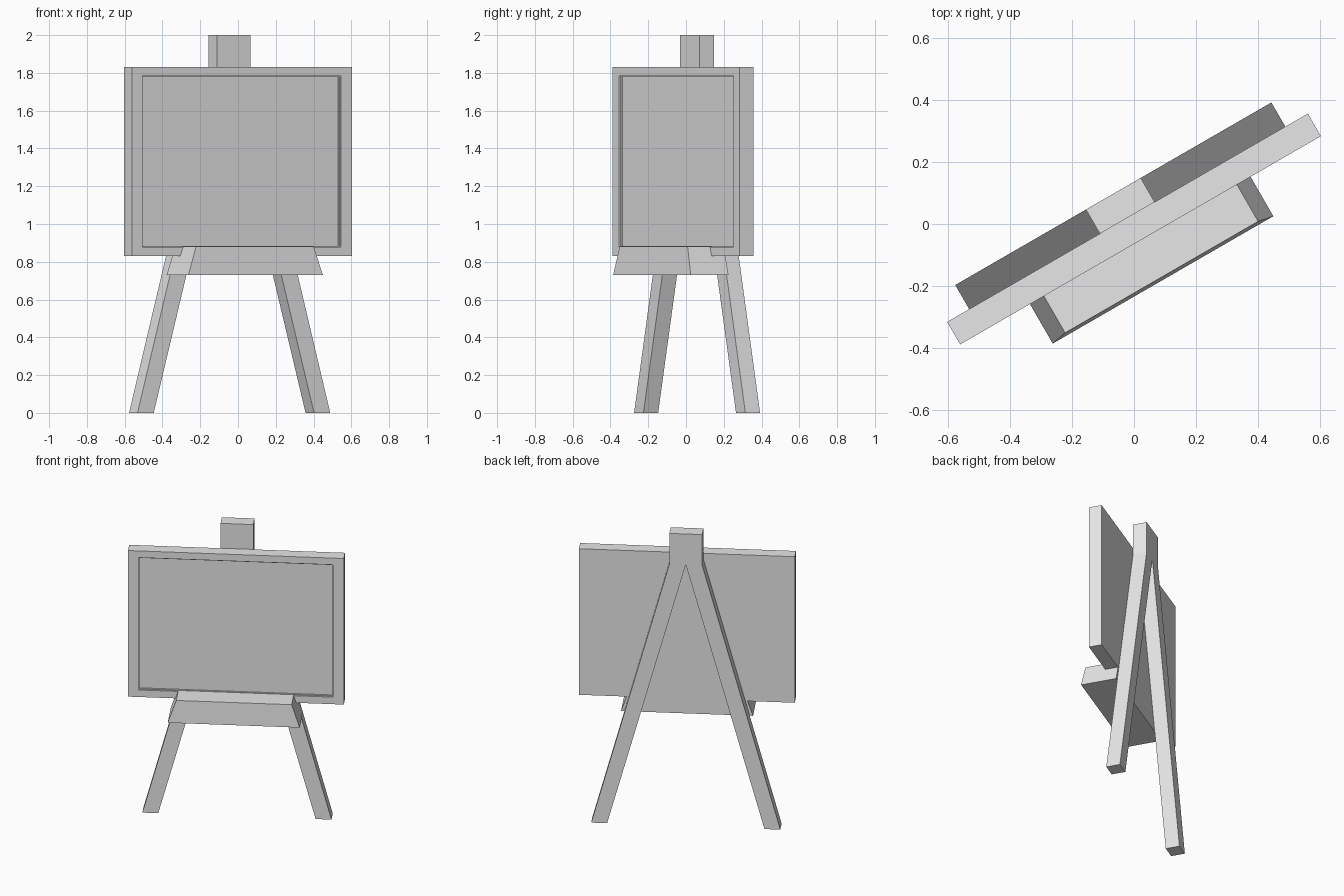
import bpy, bmesh, math
from mathutils import Matrix

cube = bpy.data.objects.get("Cube")
if cube:
    bpy.data.objects.remove(cube, do_unlink=True)

# Single plain grey finish
grey = bpy.data.materials.new("plain_grey")
grey.use_nodes = True
COLOR = (0.8, 0.8, 0.8, 1)
grey.diffuse_color = COLOR
grey.node_tree.nodes["Principled BSDF"].inputs["Base Color"].default_value = COLOR

# The whole easel stands turned on the ground
TURN = Matrix.Rotation(math.radians(30), 4, 'Z')
BACK = 0.028    # plane shared by the board's back and the stand's front


def loft(name, rings):
    """Join equal-length rings of points with side faces and cap both ends."""
    bm = bmesh.new()
    loops = [[bm.verts.new(p) for p in ring] for ring in rings]
    for a, b in zip(loops, loops[1:]):
        for i in range(len(a)):
            j = (i + 1) % len(a)
            bm.faces.new((a[i], a[j], b[j], b[i]))
    bm.faces.new(loops[0])
    bm.faces.new(loops[-1])
    bmesh.ops.recalc_face_normals(bm, faces=bm.faces)
    bm.transform(TURN)
    mesh = bpy.data.meshes.new(name)
    bm.to_mesh(mesh)
    bm.free()
    mesh.materials.append(grey)
    obj = bpy.data.objects.new(name, mesh)
    bpy.context.collection.objects.link(obj)
    return obj


def upright(x0, x1, z0, z1, y):
    return [(x0, y, z0), (x1, y, z0), (x1, y, z1), (x0, y, z1)]


def level(x0, x1, y0, y1, z):
    return [(x0, y0, z), (x1, y0, z), (x1, y1, z), (x0, y1, z)]


# Board with a stepped recess in its front
FRONT = -0.056
outer = (-0.68, 0.664, 0.83, 1.83)
recess = (-0.615, 0.598, 0.878, 1.784)
STEP = 0.006
panel = (recess[0] + STEP, recess[1] - STEP, recess[2] + STEP, recess[3] - STEP)
loft("board", [
    upright(*outer, BACK),
    upright(*outer, FRONT),
    upright(*recess, FRONT),
    upright(*recess, FRONT + 0.01),
    upright(*panel, FRONT + 0.01),
    upright(*panel, FRONT + 0.02),
])

# Tray with sloping ends, running under the board to its back
loft("tray", [
    level(-0.42, 0.402, -0.203, BACK, 0.73),
    level(-0.368, 0.351, -0.193, BACK, 0.88),
])

# A-shaped stand: a short post splitting into two splayed legs
MID, POST, FOOT, LEG, FORK = -0.009, 0.102, 0.589, 0.099, 1.79
half = [(FOOT - LEG, 0), (FOOT, 0), (POST, FORK), (POST, 2)]
outline = [(0, FORK)] + half + [(-x, z) for x, z in reversed(half)]
loft("stand", [[(MID + x, y, z) for x, z in outline] for y in (BACK, 0.118)])
